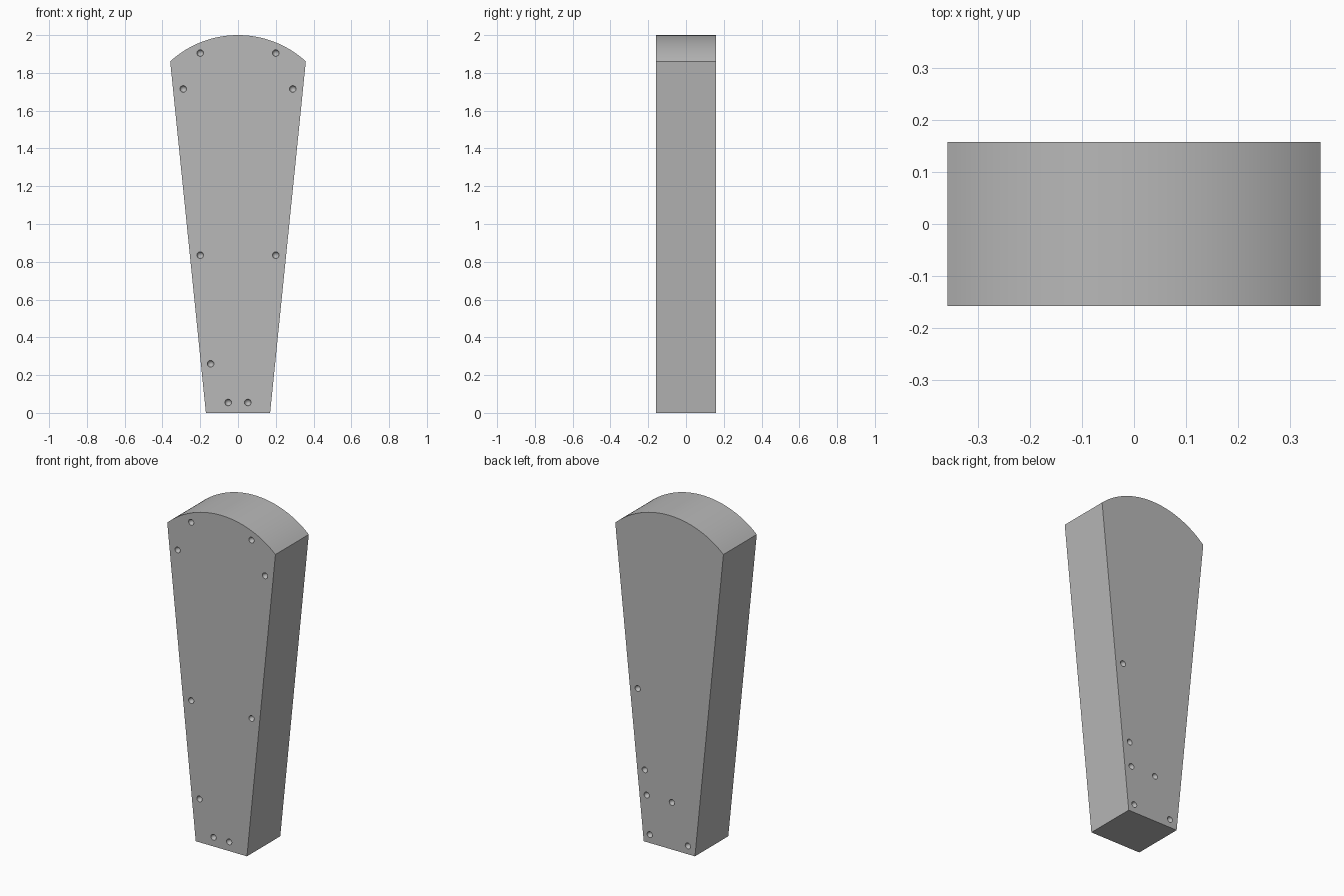
import bpy, bmesh, math
from mathutils import Matrix

cube = bpy.data.objects.get("Cube")
if cube:
    bpy.data.objects.remove(cube, do_unlink=True)

HALF_DEPTH = 0.158
FOOT, SHOULDER, SHOULDER_Z, TOP_Z = 0.17, 0.359, 1.861, 2.0
HOLE_RADIUS = 0.018

grey = bpy.data.materials.new("plain grey")
grey.use_nodes = True
colour = (0.48, 0.48, 0.48, 1)
grey.diffuse_color = colour
grey.node_tree.nodes["Principled BSDF"].inputs["Base Color"].default_value = colour


def make_object(name, bm):
    mesh = bpy.data.meshes.new(name)
    bm.to_mesh(mesh)
    bm.free()
    mesh.materials.append(grey)
    obj = bpy.data.objects.new(name, mesh)
    bpy.context.collection.objects.link(obj)
    return obj


# Tapered body profile with a circular arc across the top
rise = TOP_Z - SHOULDER_Z
radius = (SHOULDER ** 2 + rise ** 2) / (2 * rise)
sweep = math.asin(SHOULDER / radius)
steps = 40
profile = [(-FOOT, 0), (FOOT, 0)]
for i in range(steps + 1):
    a = sweep * (1 - 2 * i / steps)
    profile.append((radius * math.sin(a), TOP_Z - radius + radius * math.cos(a)))

bm = bmesh.new()
front = bm.faces.new([bm.verts.new((x, -HALF_DEPTH, z)) for x, z in profile])
extruded = bmesh.ops.extrude_face_region(bm, geom=[front], use_keep_orig=True)
back_verts = [g for g in extruded["geom"] if isinstance(g, bmesh.types.BMVert)]
bmesh.ops.translate(bm, vec=(0, 2 * HALF_DEPTH, 0), verts=back_verts)
bmesh.ops.recalc_face_normals(bm, faces=bm.faces)
body = make_object("tapered_body", bm)

# Small round dimples: mirrored pairs and a single on the front, others on the back
front_holes = [(side * x, z) for side in (-1, 1)
               for x, z in ((0.2, 1.905), (0.29, 1.715), (0.2, 0.835), (0.052, 0.055))]
front_holes.append((-0.145, 0.26))
back_holes = [(0.21, 0.905), (0.163, 0.43), (0.15, 0.282),
              (-0.017, 0.282), (0.13, 0.05), (-0.123, 0.05)]

bm = bmesh.new()
for y, holes in ((-HALF_DEPTH, front_holes), (HALF_DEPTH, back_holes)):
    for x, z in holes:
        place = Matrix.Translation((x, y, z)) @ Matrix.Rotation(math.pi / 2, 4, "X")
        bmesh.ops.create_uvsphere(bm, u_segments=16, v_segments=9,
                                  radius=HOLE_RADIUS, matrix=place)
cutter = make_object("dimple_cutter", bm)
cutter.hide_render = True

# Cut the dimples and keep only the finished body
cut = body.modifiers.new("dimples", "BOOLEAN")
cut.operation = "DIFFERENCE"
cut.solver = "EXACT"
cut.object = cutter
bpy.ops.object.select_all(action="DESELECT")
body.select_set(True)
bpy.context.view_layer.objects.active = body
bpy.ops.object.modifier_apply(modifier=cut.name)
bpy.data.objects.remove(cutter, do_unlink=True)
bpy.ops.object.shade_smooth_by_angle(angle=math.radians(30))
